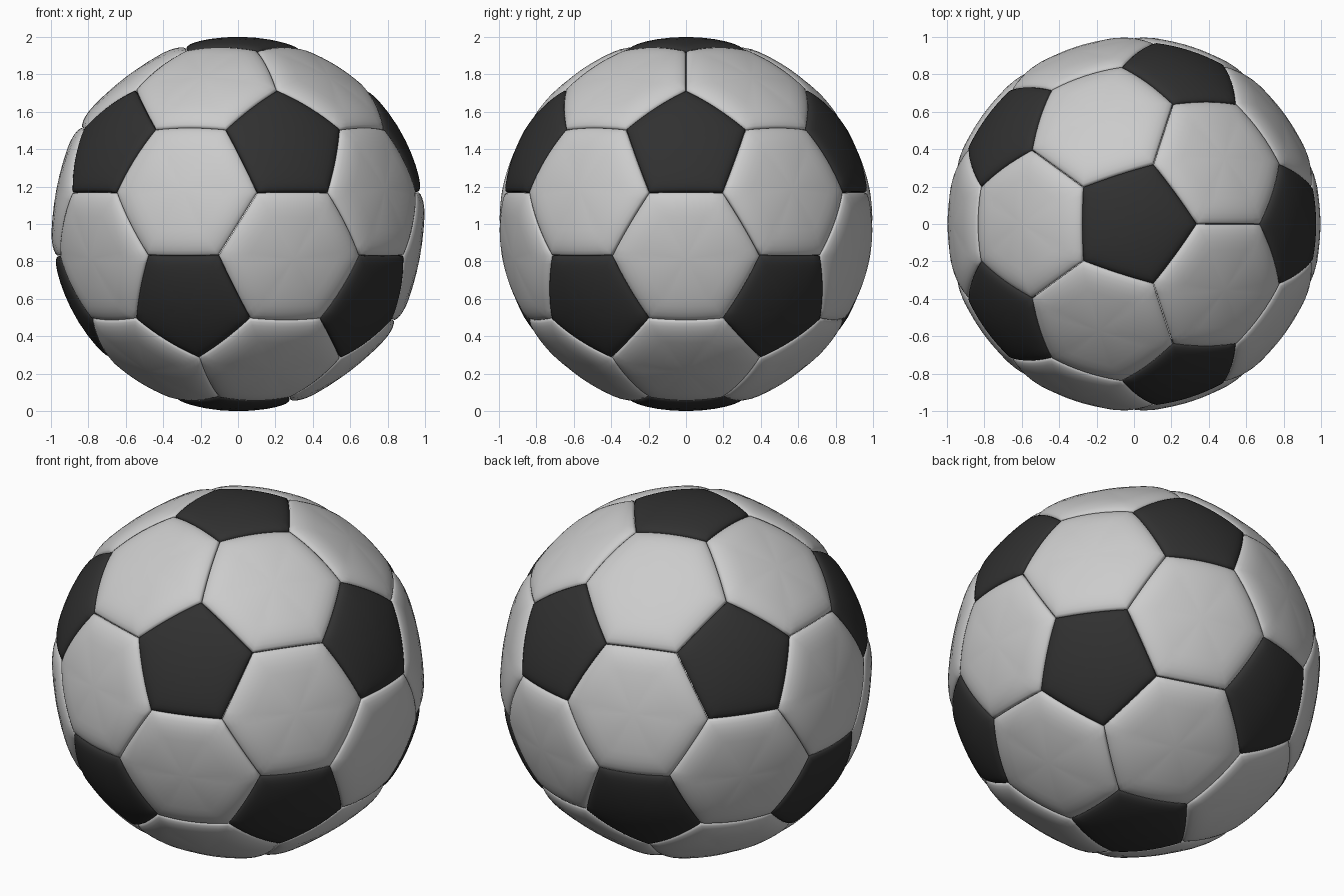
import bpy, bmesh
from math import atan2, cos, sin, pi, sqrt
from itertools import combinations
from mathutils import Vector

if "Cube" in bpy.data.objects:
    bpy.data.objects.remove(bpy.data.objects["Cube"])

SEG = 8  # segments along each seam
LIFT = Vector((0, 0, 1))

# twelve icosahedron corners (pentagon centres), one at each pole
h, w = 1 / sqrt(5), 2 / sqrt(5)
ico = [Vector((0, 0, 1)), Vector((0, 0, -1))]
for k in range(5):
    a = 2 * pi * k / 5
    ico.append(Vector((w * cos(a), w * sin(a), h)))
    ico.append(Vector((w * cos(a + pi / 5), w * sin(a + pi / 5), -h)))


def near(a, b):
    return 0.1 < (a - b).length < 1.2


def sorted_round(centre, pts):
    n = centre.normalized()
    u = n.orthogonal().normalized()
    v = n.cross(u)
    return sorted(pts, key=lambda p: atan2(p.dot(v), p.dot(u)))


# one padded panel: rings from the centre to the seam, then a short wall inward
def add_panel(bm, pts, profile):
    centre = sum(pts, Vector()) / len(pts)
    pts = sorted_round(centre, pts)
    border = []
    for i, p in enumerate(pts):
        q = pts[(i + 1) % len(pts)]
        border += [p.lerp(q, s / SEG) for s in range(SEG)]
    mid = bm.verts.new(centre.normalized() * profile[0][1] + LIFT)
    last = None
    n = len(border)
    for t, r in profile[1:]:
        ring = [bm.verts.new(centre.lerp(b, t).normalized() * r + LIFT) for b in border]
        for i in range(n):
            j = (i + 1) % n
            if last:
                bm.faces.new((last[i], ring[i], ring[j], last[j]))
            else:
                bm.faces.new((mid, ring[i], ring[j]))
        last = ring


def build(name, panels, profile, colour=None):
    bm = bmesh.new()
    for pts in panels:
        add_panel(bm, pts, profile)
    for f in bm.faces:
        f.smooth = True
    mesh = bpy.data.meshes.new(name)
    bm.to_mesh(mesh)
    bm.free()
    ob = bpy.data.objects.new(name, mesh)
    bpy.context.collection.objects.link(ob)
    if colour:
        mat = bpy.data.materials.new(name)
        mat.diffuse_color = colour
        mat.use_nodes = True
        mat.node_tree.nodes["Principled BSDF"].inputs["Base Color"].default_value = mat.diffuse_color
        mesh.materials.append(mat)


# panel outlines cut at thirds of the icosahedron edges
pentagons = [[v.lerp(o, 1 / 3) for o in ico if near(v, o)] for v in ico]
hexagons = [[p.lerp(q, 1 / 3) for p in tri for q in tri if p is not q]
            for tri in combinations(ico, 3)
            if all(near(p, q) for p, q in combinations(tri, 2))]

# light padded panels, flatter in the middle
build("hexagon_panels", hexagons,
      [(0, .988), (.2, .989), (.4, .992), (.6, .997), (.72, .999), (.82, .998),
       (.9, .994), (.96, .988), (.99, .981), (.996, .972), (.996, .94)])

# dark panels
build("pentagon_panels", pentagons,
      [(0, 1.0), (.25, 1.0), (.5, 1.0), (.7, .999), (.82, .997),
       (.9, .994), (.96, .988), (.99, .981), (.996, .972), (.996, .94)],
      (.03, .03, .03, 1))
